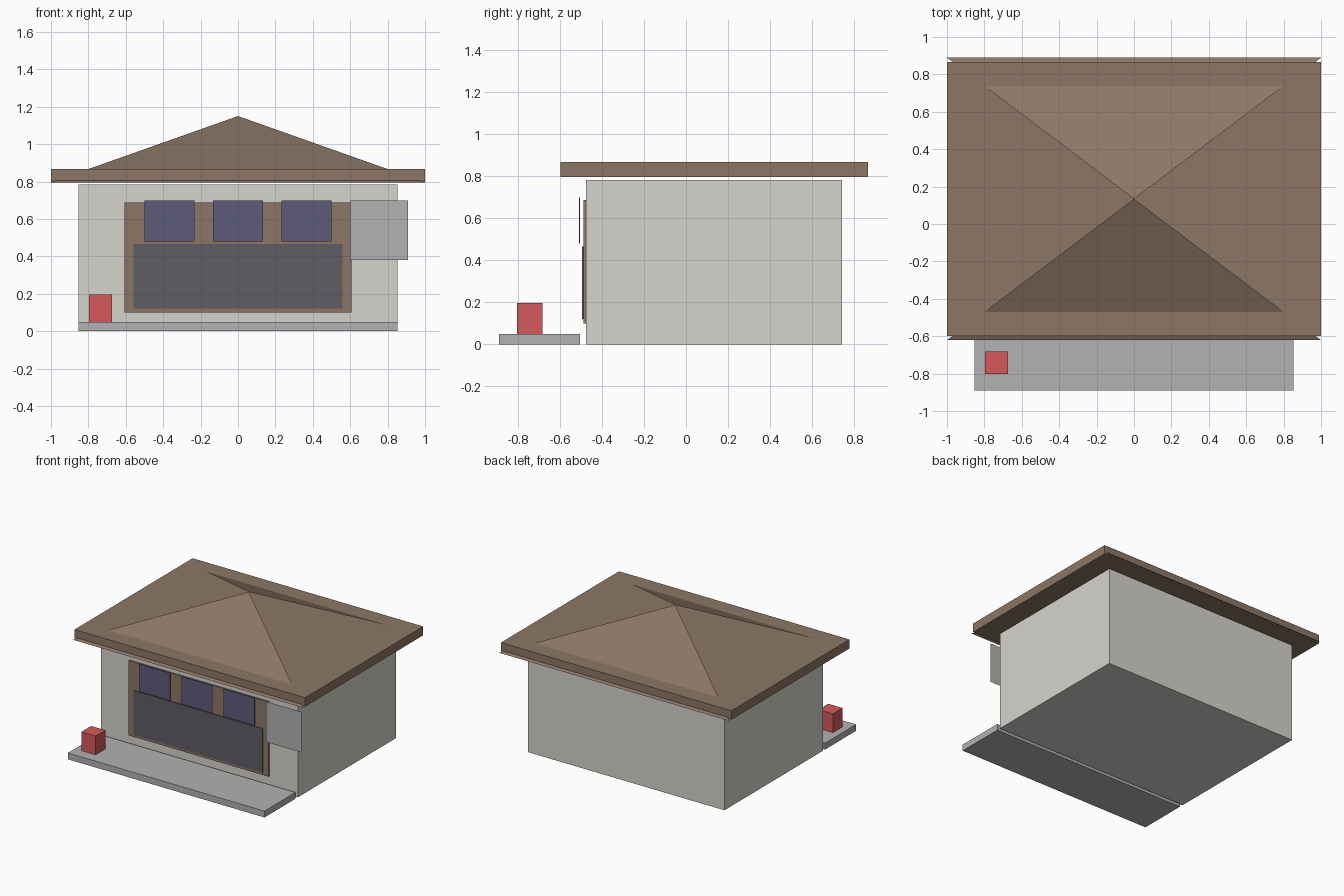
import bpy
import bmesh

cube = bpy.data.objects.get("Cube")
if cube:
    bpy.data.objects.remove(cube, do_unlink=True)


def linear(value):
    c = value / 255
    return c / 12.92 if c <= 0.04045 else ((c + 0.055) / 1.055) ** 2.4


def material(name, *rgb):
    mat = bpy.data.materials.new(name)
    mat.use_nodes = True
    colour = [linear(v) for v in rgb] + [1]
    mat.diffuse_color = colour
    mat.node_tree.nodes["Principled BSDF"].inputs["Base Color"].default_value = colour
    return mat


plaster = material("pale plaster", 213, 212, 205)
brown = material("brown timber", 140, 119, 102)
concrete = material("grey concrete", 178, 178, 178)
charcoal = material("charcoal panel", 95, 93, 99)
glass = material("blue glass", 93, 91, 122)
red = material("red paint", 213, 90, 91)


def add_object(name, bm, mat):
    mesh = bpy.data.meshes.new(name)
    bm.to_mesh(mesh)
    bm.free()
    mesh.materials.append(mat)
    obj = bpy.data.objects.new(name, mesh)
    bpy.context.collection.objects.link(obj)
    return obj


def box(name, x, y, z, mat):
    """Box spanning the given (low, high) range on each axis."""
    bm = bmesh.new()
    bmesh.ops.create_cube(bm, size=1)
    for v in bm.verts:
        v.co = [low + (c + 0.5) * (high - low)
                for c, (low, high) in zip(v.co, (x, y, z))]
    return add_object(name, bm, mat)


def sheet(name, points, mat):
    """Single flat face through the given corners."""
    bm = bmesh.new()
    bm.faces.new([bm.verts.new(p) for p in points])
    return add_object(name, bm, mat)


# Building body and front step
half = 0.853
box("walls", (-half, half), (-0.477, 0.742), (0, 0.783), plaster)
box("front_step", (-half, half), (-0.89, -0.505), (0, 0.05), concrete)
box("red_crate", (-0.797, -0.673), (-0.803, -0.682), (0.05, 0.197), red)

# Shopfront: timber surround, counter panel and three panes
box("shopfront_frame", (-0.607, 0.607), (-0.488, -0.476), (0.1, 0.687), brown)
box("counter_panel", (-0.56, 0.56), (-0.495, -0.487), (0.12, 0.467), charcoal)
for i, x in enumerate((-0.367, 0, 0.367)):
    box(f"window_pane_{i + 1}", (x - 0.134, x + 0.134), (-0.51, -0.505),
        (0.48, 0.698), glass)

# Blank hanging sign
y = -0.511
sheet("sign_board", [(0.6, y, 0.38), (0.91, y, 0.38),
                     (0.91, y, 0.698), (0.6, y, 0.698)], concrete)

# Flat roof slab with front and back slopes rising through it, sides open
mid, reach, eave = 0.134, 0.755, 0.796
box("roof_slab", (-1, 1), (-0.598, 0.866), (0.797, 0.867), brown)
for name, s in (("roof_front_slope", -1), ("roof_back_slope", 1)):
    sheet(name, [(s, mid + s * reach, eave), (-s, mid + s * reach, eave),
                 (0, mid, 1.15)], brown)
